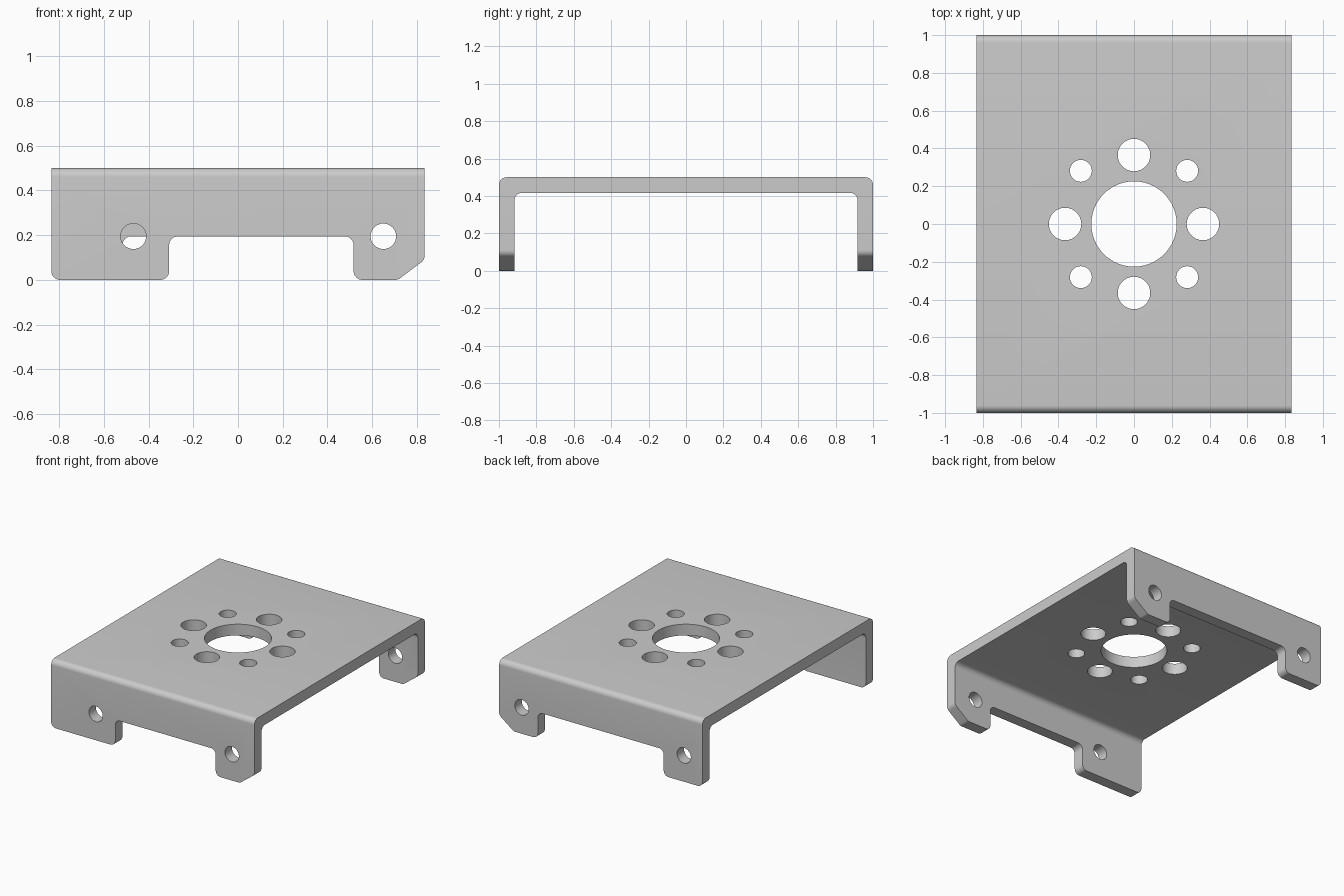
import bpy, bmesh, math
from mathutils import Vector, Matrix

if "Cube" in bpy.data.objects:
    bpy.data.objects.remove(bpy.data.objects["Cube"])


def fillet(pts, seg=8):
    """Round each (a, b, radius) corner of a closed 2D outline."""
    out = []
    for i, (a, b, r) in enumerate(pts):
        p = Vector((a, b))
        if r == 0:
            out.append(p)
            continue
        u = (Vector(pts[i - 1][:2]) - p).normalized()
        v = (Vector(pts[(i + 1) % len(pts)][:2]) - p).normalized()
        half = u.angle(v) / 2
        c = p + (u + v).normalized() * (r / math.sin(half))
        s = p + u * (r / math.tan(half)) - c
        e = p + v * (r / math.tan(half)) - c
        ang = s.angle_signed(e)
        for k in range(seg + 1):
            out.append(c + Matrix.Rotation(-ang * k / seg, 2) @ s)
    return out


def add_prism(bm, pts, to3d, depth):
    face = bm.faces.new([bm.verts.new(to3d(p)) for p in pts])
    ext = bmesh.ops.extrude_face_region(bm, geom=[face])
    bmesh.ops.translate(bm, vec=depth,
                        verts=[g for g in ext["geom"] if isinstance(g, bmesh.types.BMVert)])


def add_cylinder(bm, loc, r, depth, along_y=False):
    m = Matrix.Translation(loc)
    if along_y:
        m = m @ Matrix.Rotation(math.pi / 2, 4, 'X')
    bmesh.ops.create_cone(bm, cap_ends=True, segments=48, radius1=r, radius2=r,
                          depth=depth, matrix=m)


def make_object(name, bm):
    bmesh.ops.recalc_face_normals(bm, faces=bm.faces)
    me = bpy.data.meshes.new(name)
    bm.to_mesh(me)
    bm.free()
    ob = bpy.data.objects.new(name, me)
    bpy.context.collection.objects.link(ob)
    return ob


W, T, H, R = 0.835, 0.083, 0.5, 0.04

# bent U-shaped channel, oversized so the side outline trims it
bm = bmesh.new()
u = [(-1, -0.2, 0), (-1, H, R), (1, H, R), (1, -0.2, 0),
     (1 - T, -0.2, 0), (1 - T, H - T, R), (-1 + T, H - T, R), (-1 + T, -0.2, 0)]
add_prism(bm, fillet(u), lambda p: (-1, p.x, p.y), (2, 0, 0))
bracket = make_object("mounting_bracket", bm)

# side outlines: front and back tabs differ only in the left notch edge
bm = bmesh.new()
for notch, y0, y1 in ((-0.308, -1.1, 0.05), (-0.517, -0.05, 1.1)):
    outline = [(-W, 0.7, 0), (-W, 0, R), (notch, 0, R), (notch, 0.195, R),
               (0.517, 0.195, R), (0.517, 0, R), (0.715, 0, R),
               (W, 0.09, R), (W, 0.7, 0)]
    add_prism(bm, fillet(outline), lambda p: (p.x, y0, p.y), (0, y1 - y0, 0))
trim = make_object("outline_trim", bm)

# round holes in the plate and the tabs
bm = bmesh.new()
add_cylinder(bm, (0, 0, H), 0.226, 0.4)
for i in range(8):
    d, r = ((0.365, 0.086), (0.398, 0.058))[i % 2]
    a = i * math.pi / 4
    add_cylinder(bm, (d * math.cos(a), d * math.sin(a), H), r, 0.4)
for x, y in ((-0.468, -1), (0.65, -1), (-0.683, 1), (0.65, 1)):
    add_cylinder(bm, (x, y, 0.195), 0.057, 0.4, True)
holes = make_object("hole_cutters", bm)

for cutter, op in ((trim, 'INTERSECT'), (holes, 'DIFFERENCE')):
    cutter.hide_render = True
    mod = bracket.modifiers.new(op.title(), 'BOOLEAN')
    mod.operation, mod.object, mod.solver = op, cutter, 'EXACT'
    mod.use_self = True

bpy.ops.object.select_all(action='DESELECT')
bracket.select_set(True)
bpy.context.view_layer.objects.active = bracket
for mod in list(bracket.modifiers):
    bpy.ops.object.modifier_apply(modifier=mod.name)
for cutter in (trim, holes):
    bpy.data.objects.remove(cutter)
bpy.ops.object.shade_smooth_by_angle(angle=math.radians(30))
